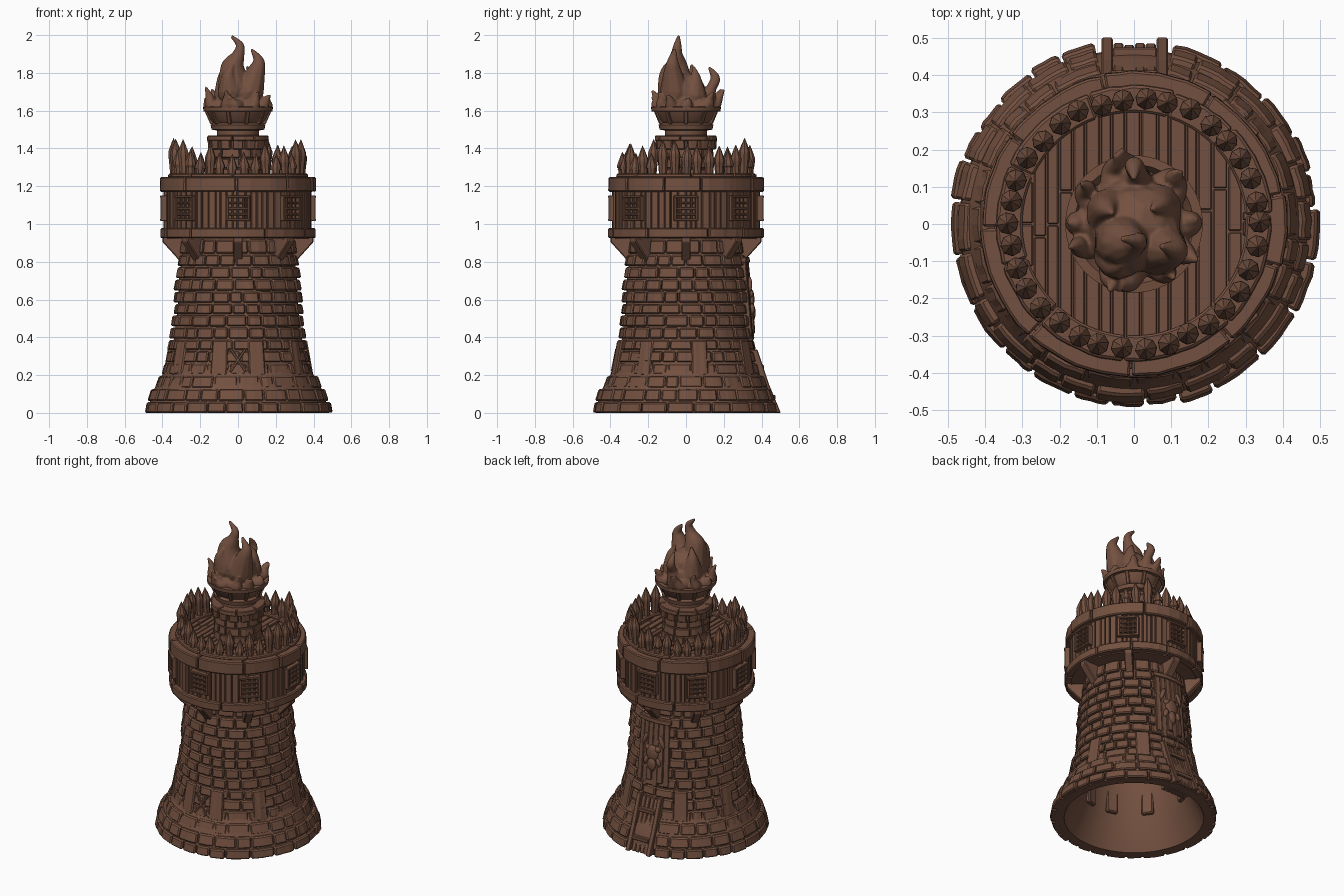
import bpy, bmesh, random
from math import sin, cos, pi, radians, sqrt
from mathutils import Vector, Matrix

if "Cube" in bpy.data.objects:
    bpy.data.objects.remove(bpy.data.objects["Cube"])

random.seed(4)
U = random.uniform
mat = bpy.data.materials.new("brown_clay")
mat.diffuse_color = (0.17, 0.08, 0.05, 1)
mat.use_nodes = True
mat.node_tree.nodes["Principled BSDF"].inputs["Base Color"].default_value = mat.diffuse_color


def finish(name, bm, bevel=0, smooth=None):
    bmesh.ops.recalc_face_normals(bm, faces=bm.faces)
    me = bpy.data.meshes.new(name)
    bm.to_mesh(me)
    bm.free()
    me.materials.append(mat)
    ob = bpy.data.objects.new(name, me)
    bpy.context.collection.objects.link(ob)
    if smooth:
        bpy.ops.object.select_all(action='DESELECT')
        ob.select_set(True)
        bpy.context.view_layer.objects.active = ob
        bpy.ops.object.shade_smooth_by_angle(angle=radians(smooth))
    if bevel:
        m = ob.modifiers.new("bevel", 'BEVEL')
        m.width, m.segments, m.limit_method, m.angle_limit = bevel, 1, 'ANGLE', radians(40)
    return ob


def skin(bm, rings, closed=False):
    """Join equal-length vertex rings into a solid; cap the ends unless closed."""
    vs = [[bm.verts.new(p) for p in ring] for ring in rings]
    k = len(vs[0])
    for i in range(len(vs) if closed else len(vs) - 1):
        a, b = vs[i], vs[(i + 1) % len(vs)]
        for j in range(k):
            bm.faces.new((a[j], a[(j + 1) % k], b[(j + 1) % k], b[j]))
    if not closed:
        bm.faces.new(vs[0])
        bm.faces.new(vs[-1][::-1])


def arc(bm, a0, a1, z0, z1, rin, rb, rt, n=4):
    """Curved block: outer radius rb at its bottom and rt at its top."""
    rings = []
    for i in range(n + 1):
        a = a0 + (a1 - a0) * i / n
        w = U(-.002, .002)
        rings.append([(r * cos(a), r * sin(a), z) for r, z in
                      ((rin, z0), (rb + w, z0), (rt + w, z1), (rin, z1))])
    skin(bm, rings)


def course(bm, count, z0, z1, rin, rb, rt, jit=.006, gap=.005, start=None, span=2 * pi, n=4):
    """A ring of blocks with uneven widths and depths."""
    start = U(0, 6) if start is None else start
    w = [U(.7, 1.35) for _ in range(count)]
    a = start
    for x in w:
        d = span * x / sum(w)
        j = U(-jit, jit)
        arc(bm, a + gap / rb, a + d - gap / rb, z0 + U(0, .3) * jit, z1 - U(0, .5) * jit,
            rin, rb + j, rt + j, n)
        a += d


def prism(bm, ang, pts, width, off=0):
    """Extrude an (r, z) profile sideways, facing outwards at angle ang."""
    t = Vector((-sin(ang), cos(ang), 0))
    o = Vector((cos(ang), sin(ang), 0))
    skin(bm, [[o * r + t * (off + s * width / 2) + Vector((0, 0, z)) for r, z in pts]
              for s in (-1, 1)])


def block(bm, ang, r0, r1, off, z0, z1, width):
    prism(bm, ang, [(r0, z0), (r1, z0), (r1, z1), (r0, z1)], width, off)


def lathe(name, prof, n=64, smooth=35):
    bm = bmesh.new()
    vs = [bm.verts.new((r, 0, z)) for r, z in prof]
    es = [bm.edges.new(p) for p in zip(vs, vs[1:])]
    bmesh.ops.spin(bm, geom=vs + es, cent=(0, 0, 0), axis=(0, 0, 1), angle=2 * pi, steps=n)
    bmesh.ops.remove_doubles(bm, verts=bm.verts, dist=.0005)
    return finish(name, bm, 0, smooth)


# Stone courses of the tower, with a gap left for the back door
ZS = [0, .06, .13, .2, .265, .33, .39, .455, .52, .58, .645, .71, .775, .84, .92]
RB = [.495, .48, .442, .40, .385, .37, .36, .35, .345, .34, .342, .332, .325, .31]
RT = [.485, .46, .42, .385, .37, .358, .35, .342, .335, .332, .33, .322, .312, .30]
bm = bmesh.new()
for i in range(14):
    door = i < 5
    s = radians(102) if door else None
    course(bm, 24 if i < 3 else 22, ZS[i] + (.003 if i else 0), ZS[i + 1] - .003, RT[i] - .05,
           RB[i], RT[i], .006 if i < 3 else .005, .004, s, radians(336) if door else 2 * pi)
finish("stone_courses", bm, .007)

# Hollow inner core that shows in the mortar joints and from below
prof = [(0, .85), (.26, .85), (.29, .4), (.33, .17), (.415, 0), (.47, 0)]
prof += [(RT[i] - .018, ZS[i + 1]) for i in range(14)]
prof += [(.375, .92), (.375, 1.2), (.33, 1.235), (0, 1.235)]
lathe("tower_core", prof)

# Tall upright stones around the lower wall
bm = bmesh.new()
for deg in (-105, -75, -35, 11, 58, 120, 165, -145):
    a, h = radians(deg), .115
    arc(bm, a - h, a + h, .2, .385, .3, .402, .368)
finish("upright_stones", bm, .007)

# Filled doorway on the front with crossed braces
bm = bmesh.new()
for s in (-1, 1):
    skin(bm, [[(s * x0 + dx, -y + dy, z) for dx, dy in ((-.008, 0), (.008, 0), (.008, .05), (-.008, .05))]
              for x0, y, z in ((-.04, .398, .22), (.04, .374, .34))])
finish("crossed_braces", bm, .003)

# Sloping back door
bm = bmesh.new()
for off in (-.076, .072):
    prism(bm, pi / 2, [(.36, 0), (.502, 0), (.44, .15), (.378, .335), (.32, .335)], .03, off)
for k in range(4):
    e = U(0, .006)
    prism(bm, pi / 2, [(.36, 0), (.488 - e, 0), (.428 - e, .15), (.368 - e, .32), (.32, .32)],
          .027, -.045 + k * .029)
for z, r in ((.07, .474), (.23, .412)):
    block(bm, pi / 2, r - .06, r, -.002, z, z + .025, .12)
finish("back_door", bm, .004)

# Torn hanging banner on the back, with a relief of a horned mask
bm = bmesh.new()
for k in range(6):
    a = radians(72 + 6 * k)
    z0 = .38 + (.03, .0, .05, .01, .04, .02)[k]
    arc(bm, a, a + radians(6.05), z0, .81, .27, .366 - (k % 2) * .006, .33, 2)
arc(bm, radians(70), radians(110), .795, .825, .27, .338, .336, 6)
finish("banner", bm, .004)
bm = bmesh.new()
for x, z, sx, sz in ((0, .6, .045, .055), (0, .53, .028, .045), (-.035, .63, .022, .02), (.035, .63, .022, .02),
                     (-.06, .68, .014, .045), (.06, .68, .014, .045), (-.045, .55, .016, .03), (.045, .55, .016, .03)):
    y = .352 - (z - .55) * .085 - x * x * 1.5
    bmesh.ops.create_icosphere(bm, subdivisions=2, radius=1, matrix=Matrix.Translation((x, y, z))
                               @ Matrix.Rotation(-x * 6, 4, 'Y') @ Matrix.Diagonal((sx, .015, sz, 1)))
finish("banner_relief", bm, 0, 50)

# Brackets below the gallery
bm = bmesh.new()
for k in range(8):
    a = k * pi / 4
    prism(bm, a, [(.27, .80), (.305, .80), (.40, .905), (.40, .93), (.27, .93)], .05)
finish("gallery_brackets", bm, .005)

# Gallery: curved beams and upright planks
bm = bmesh.new()
course(bm, 9, .925, .98, .33, .411, .411, .004, .003, n=8)
course(bm, 9, 1.17, 1.25, .33, .41, .408, .004, .003, n=8)
course(bm, 9, 1.245, 1.268, .30, .372, .368, .003, .002, n=8)
finish("gallery_beams", bm, .006)
bm = bmesh.new()
course(bm, 72, .97, 1.18, .35, .388, .388, .006, .002, n=1)
finish("gallery_planks", bm, .003)

# Lattice windows
bm = bmesh.new()
for k in range(8):
    a = k * pi / 4
    for s in (-1, 1):
        block(bm, a, .36, .41, s * .057, 1.015, 1.15, .016)
    for z in (1.015, 1.137):
        block(bm, a, .36, .412, 0, z, z + .015, .13)
    for off in (-.03, 0, .03):
        block(bm, a, .37, .400, off, 1.02, 1.14, .011)
    for z in (1.045, 1.075, 1.105):
        block(bm, a, .37, .405, U(-.003, .003), z, z + .012, .11)
finish("gallery_windows", bm, .003)

# Deck planks running front to back
bm = bmesh.new()
x = -.31
while x < .3:
    w = U(.03, .045)
    h = sqrt(max(.33 ** 2 - max(abs(x), abs(x + w)) ** 2, .001))
    cut = U(-.5, .5) * h
    top = 1.25 + U(-.004, .004)
    for y0, y1 in ((-h, cut - .002), (cut + .002, h)):
        skin(bm, [[(x + .002, y, 1.22), (x + w - .002, y, 1.22), (x + w - .002, y, top), (x + .002, y, top)]
                  for y in (y0, y1)])
    x += w
finish("deck_planks", bm, .003)

# Palisade of sharpened stakes
bm = bmesh.new()
N = 34
for k in range(N):
    a = 2 * pi * k / N + U(-.015, .015)
    tip, R, turn = U(1.37, 1.455), .335 + U(-.004, .004), U(0, 1)
    lean = Vector((U(-.008, .008), U(-.008, .008), 0))
    rings = []
    for z, r in ((1.24, .021), (1.3, .024), (tip - .085, .030), (tip - .07, .029), (tip - .03, .014), (tip, .001)):
        c = Vector((R * cos(a), R * sin(a), z)) + lean * (z - 1.24) / .2
        rings.append([c + Vector((r * cos(t), r * sin(t), 0)) for t in
                      [turn + j * pi / 4 for j in range(8)]])
    skin(bm, rings)
finish("palisade_stakes", bm)

# Brazier pedestal and bowl
bm = bmesh.new()
for z in (1.24, 1.295, 1.35):
    course(bm, 11, z, z + .052, .09, .145, .14, .004, .003, n=3)
for k in range(14):
    a = 2 * pi * k / 14
    arc(bm, a + .05, a + .4, 1.395, 1.445, .1, .158, .162, 3)
course(bm, 7, 1.44, 1.468, .06, .165, .163, .002, .002, n=6)
finish("brazier_pedestal", bm, .004)
lathe("brazier_bowl", [(0, 1.24), (.13, 1.24), (.13, 1.46), (.112, 1.47), (.112, 1.495), (.14, 1.50),
                       (.145, 1.525), (.13, 1.535), (.145, 1.55), (.165, 1.595), (.183, 1.597),
                       (.185, 1.62), (.16, 1.622), (.14, 1.59), (0, 1.58)], 40)
bm = bmesh.new()
for k in range(10):
    prism(bm, k * pi / 5, [(.10, 1.53), (.147, 1.53), (.178, 1.6), (.13, 1.6)], .02)
finish("bowl_straps", bm, .003)

# Flames: tapered tongues fused into one smooth mass (x, y, z, radius)
tongues = [
    [(-.02, -.05, 1.72, .09), (-.03, -.05, 1.82, .065), (.0, -.05, 1.89, .035), (.01, -.045, 1.945, .022), (-.03, -.04, 1.99, .009)],
    [(.06, -.06, 1.7, .08), (.095, -.07, 1.8, .05), (.11, -.07, 1.86, .03), (.075, -.06, 1.92, .009)],
    [(-.04, -.08, 1.7, .07), (-.05, -.11, 1.78, .035), (-.03, -.11, 1.84, .008)],
    [(0, .1, 1.62, .06), (.01, .13, 1.71, .03), (0, .155, 1.77, .026), (0, .125, 1.825, .009)],
    [(-.06, .03, 1.68, .07), (-.075, .04, 1.77, .035), (-.06, .03, 1.84, .008)],
    [(.06, .04, 1.68, .07), (.07, .05, 1.77, .03), (.05, .04, 1.83, .008)],
]
for k in range(12):
    a, b = 2 * pi * k / 12 + U(-.12, .12), U(-.3, .3)
    R, z = U(.165, .20), U(1.65, 1.73)
    tongues.append([(.10 * cos(a), .10 * sin(a), 1.62, .05),
                    (.15 * cos(a + b / 2), .15 * sin(a + b / 2), 1.625, .034),
                    (R * .9 * cos(a + b), R * .9 * sin(a + b), (z + 1.64) / 2, .02),
                    (R * cos(a + b), R * sin(a + b), z, .008)])


def spline(p0, p1, p2, p3, t):
    return .5 * (2 * p1 + (p2 - p0) * t + (2 * p0 - 5 * p1 + 4 * p2 - p3) * t * t
                 + (3 * p1 - p0 - 3 * p2 + p3) * t ** 3)


bm = bmesh.new()
blobs = [Vector((0, 0, 1.63, .135)), Vector((.01, -.01, 1.69, .12))]
for path in tongues:
    p = [Vector(q) for q in path]
    p = [p[0]] + p + [p[-1]]
    for i in range(len(p) - 3):
        blobs += [spline(*p[i:i + 4], t / 8) for t in range(9)]
for b in blobs:
    bmesh.ops.create_icosphere(bm, subdivisions=2, radius=max(b[3], .006), matrix=Matrix.Translation(b[:3]))
ob = finish("flames", bm)
m = ob.modifiers.new("fuse", 'REMESH')
m.mode, m.voxel_size, m.use_smooth_shade = 'VOXEL', .0055, True
m = ob.modifiers.new("soften", 'SMOOTH')
m.factor, m.iterations = .5, 3
